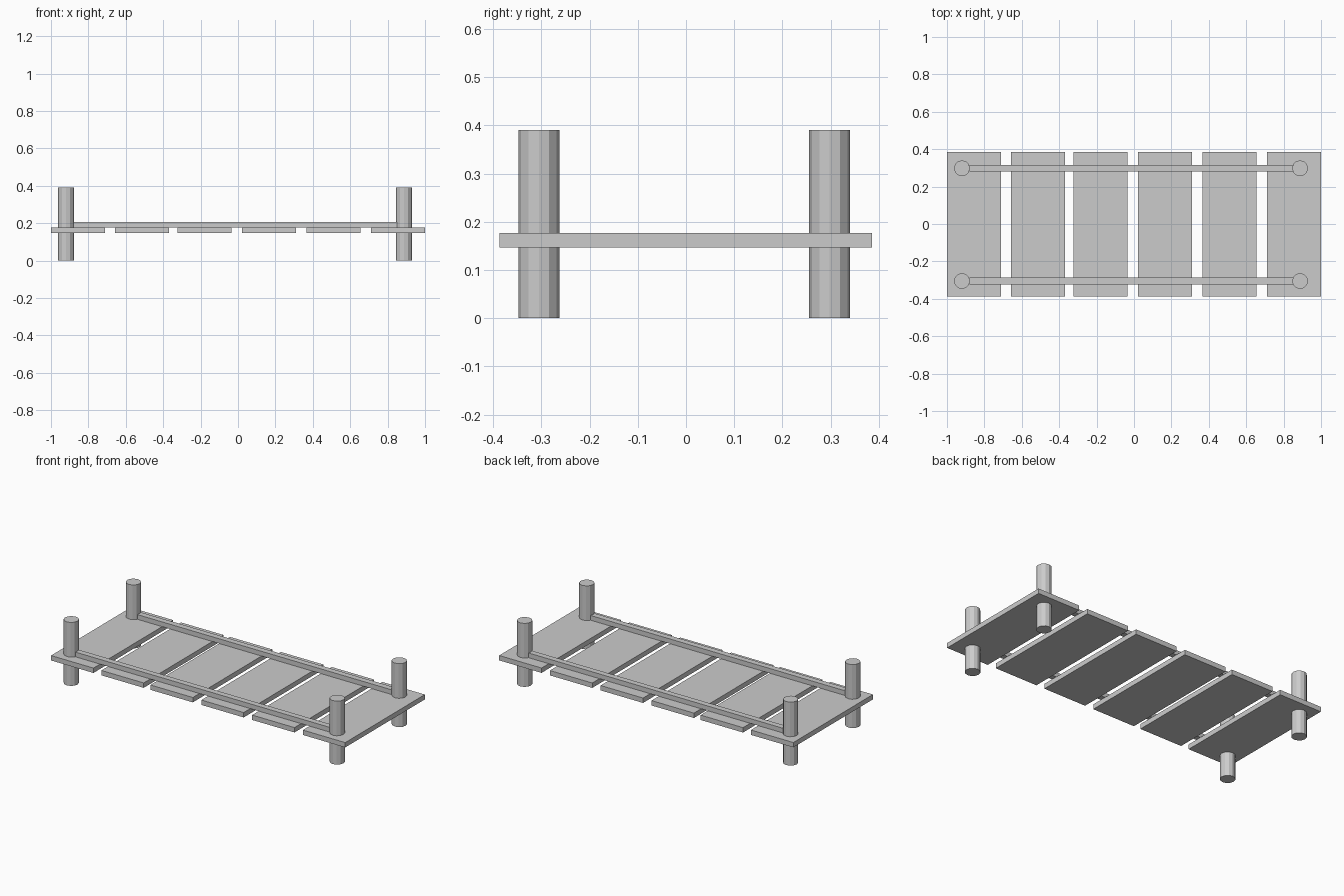
import bpy

if "Cube" in bpy.data.objects:
    bpy.data.objects.remove(bpy.data.objects["Cube"])


def box(name, x0, x1, y0, y1, z0, z1):
    bpy.ops.mesh.primitive_cube_add(size=1, location=((x0 + x1) / 2, (y0 + y1) / 2, (z0 + z1) / 2))
    ob = bpy.context.object
    ob.name = name
    ob.scale = (x1 - x0, y1 - y0, z1 - z0)
    bpy.ops.object.transform_apply(location=False, rotation=False, scale=True)
    return ob


# Deck planks, slightly uneven spacing
for i, x in enumerate((-0.856, -0.514, -0.18, 0.166, 0.511, 0.856)):
    box(f"plank_{i + 1}", x - 0.144, x + 0.144, -0.387, 0.386, 0.147, 0.177)

for side, y in (("front", -0.305), ("back", 0.298)):
    # Corner posts
    for end, x in (("left", -0.92), ("right", 0.888)):
        bpy.ops.mesh.primitive_cylinder_add(vertices=12, radius=0.0425, depth=0.39, location=(x, y, 0.195))
        bpy.context.object.name = f"{side}_{end}_post"
    # Long rail lying on the planks
    box(f"{side}_rail", -0.88, 0.858, y - 0.018, y + 0.018, 0.177, 0.206)
